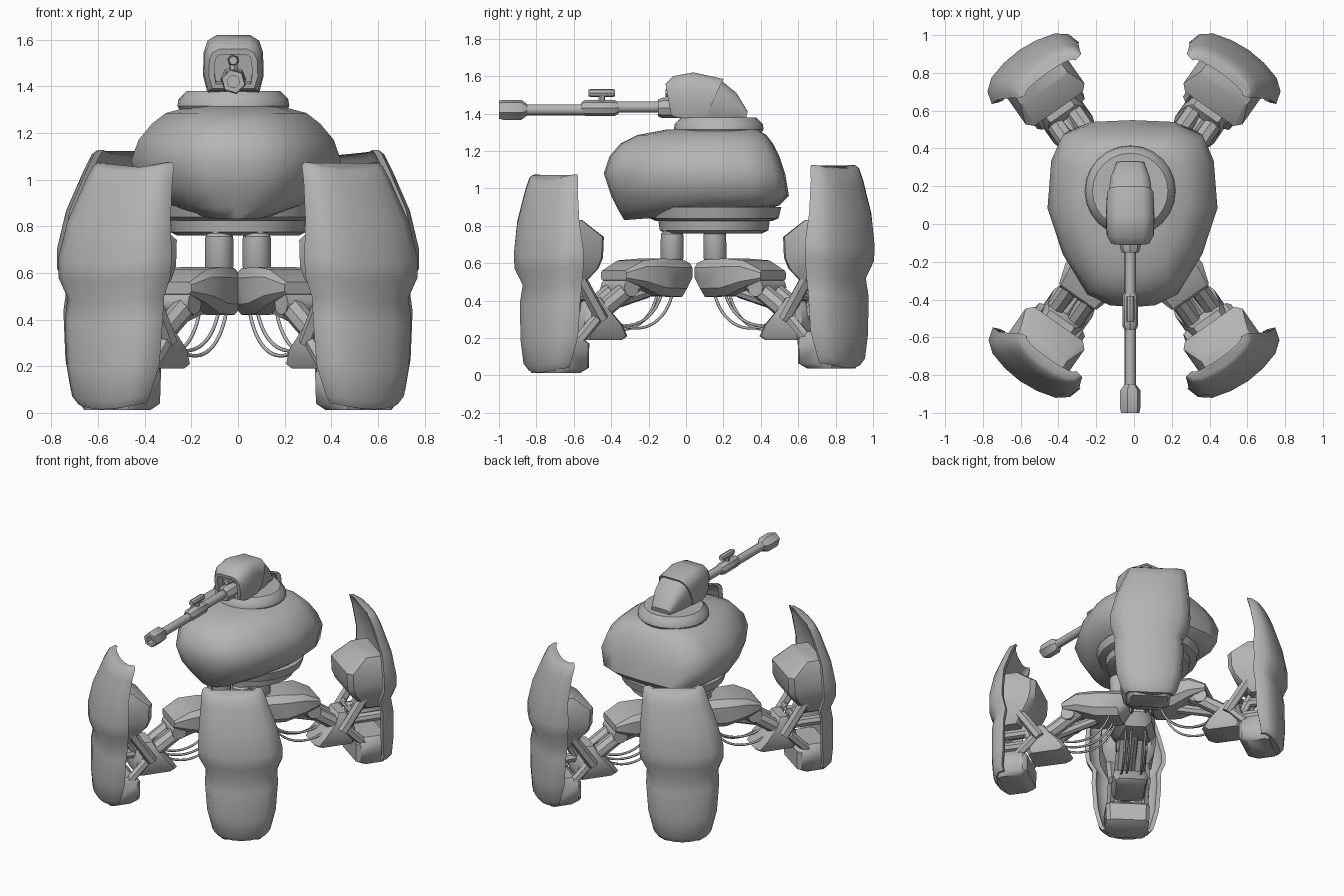
import bpy, bmesh
from math import cos, sin, pi, radians
from mathutils import Vector

cube = bpy.data.objects.get("Cube")
if cube:
    bpy.data.objects.remove(cube, do_unlink=True)

grey = bpy.data.materials.new("plain grey")
grey.use_nodes = True
COLOUR = (0.46, 0.46, 0.46, 1)
grey.diffuse_color = COLOUR
grey.node_tree.nodes["Principled BSDF"].inputs["Base Color"].default_value = COLOUR


def loft(name, rings, angle=38, opening=None):
    """Skin a list of equal rings, cap both ends, optionally recess the first cap."""
    bm = bmesh.new()
    rows = [[bm.verts.new(p) for p in ring] for ring in rings]
    n = len(rows[0])
    for a, b in zip(rows, rows[1:]):
        for i in range(n):
            j = (i + 1) % n
            bm.faces.new((a[i], a[j], b[j], b[i]))
    first = bm.faces.new(rows[0])
    bm.faces.new(rows[-1])
    bmesh.ops.recalc_face_normals(bm, faces=bm.faces)
    if opening:
        bmesh.ops.inset_region(bm, faces=[first], thickness=opening[0])
        inward = -first.normal
        deep = bmesh.ops.extrude_discrete_faces(bm, faces=[first])["faces"][0]
        bmesh.ops.translate(bm, verts=deep.verts, vec=inward * opening[1])
    mesh = bpy.data.meshes.new(name)
    bm.to_mesh(mesh)
    bm.free()
    mesh.materials.append(grey)
    ob = bpy.data.objects.new(name, mesh)
    bpy.context.collection.objects.link(ob)
    bpy.ops.object.select_all(action='DESELECT')
    ob.select_set(True)
    bpy.context.view_layer.objects.active = ob
    bpy.ops.object.shade_smooth_by_angle(angle=radians(angle))


def tube(name, a, b, radii, sides=10, steps=None):
    """Round part along a straight line; steps are fractions of its length."""
    a, b = Vector(a), Vector(b)
    d = (b - a).normalized()
    s = d.orthogonal().normalized()
    t = d.cross(s)
    steps = steps or [i / (len(radii) - 1) for i in range(len(radii))]
    loft(name, [[a.lerp(b, k) + r * (s * cos(2 * pi * i / sides) + t * sin(2 * pi * i / sides))
                 for i in range(sides)] for k, r in zip(steps, radii)])


def disc(name, centre, levels, sides=24):
    """Stack of circles given as (z, radius)."""
    x, y = centre
    loft(name, [[(x + r * cos(2 * pi * i / sides), y + r * sin(2 * pi * i / sides), z)
                 for i in range(sides)] for z, r in levels])


def chamfered(lo, hi, hw, cut):
    """Eight-sided section between lo and hi, with half width hw."""
    c = cut * min(hi - lo, 2 * hw)
    return [(lo, -hw + c), (lo, hw - c), (lo + c, hw), (hi - c, hw),
            (hi, hw - c), (hi, -hw + c), (hi - c, -hw), (lo + c, -hw)]


# Hull: one plan outline scaled per height, underside rising to the back
half = [(0, -.44), (.12, -.43), (.24, -.37), (.37, -.15), (.45, .1),
        (.43, .36), (.37, .5), (.24, .55), (0, .56)]
plan = half + [(-x, y) for x, y in half[-2:0:-1]]
hull = [(.83, .45, -.33, .44, .06), (.88, .72, -.36, .5, .03), (.96, .91, -.40, .55, 0),
        (1.08, 1, -.44, .53, 0), (1.17, .93, -.41, .50, 0), (1.24, .8, -.35, .465, 0),
        (1.285, .67, -.26, .43, 0), (1.315, .42, -.1, .38, 0)]
loft("hull", [[(x * s - .008, y0 + (y + .44) * (y1 - y0), z + rise * (y + .44))
               for x, y in plan] for z, s, y0, y1, rise in hull], 50)
disc("hull_underplate", (0, .15), [(.825, .31), (.84, .345), (.90, .36)])
disc("hip_turntable", (0, .15), [(.76, .26), (.775, .29), (.84, .30)])

# Turret collar and two-piece hood
disc("turret_collar", (-.02, .175), [(1.29, .225), (1.315, .24), (1.345, .235), (1.38, .2)])
ARCH = [(-.85, 0), (-1, .3), (-.98, .7), (-.85, .9), (-.55, 1),
        (.55, 1), (.85, .9), (.98, .7), (1, .3), (.85, 0)]


def hood(name, sections, opening=None):
    loft(name, [[(-.02 + x * hw, yb + t * (yt - yb), zb + t * (zt - zb)) for x, t in ARCH]
                for yb, zb, yt, zt, hw in sections], 45, opening)


hood("turret_hood_front", [(-.08, 1.39, -.11, 1.56, .105), (-.05, 1.38, -.07, 1.6, .125),
                           (.03, 1.37, .04, 1.62, .13), (.10, 1.37, .2, 1.585, .125)], (.025, .06))
hood("turret_hood_back", [(.09, 1.37, .19, 1.575, .118), (.2, 1.37, .27, 1.51, .105),
                          (.32, 1.37, .33, 1.41, .075)])

# Gun, from the mount forward
GX = -.02


def gun_part(name, y0, y1, z, radii, sides=10, steps=None):
    tube(name, (GX, y0, z), (GX, y1, z), radii, sides, steps)


gun_part("gun_mount", .02, -.15, 1.43, [.055, .055, .045], 8, [0, .85, 1])
gun_part("gun_inner_barrel", -.13, -.4, 1.435, [.03, .03])
gun_part("gun_receiver", -.36, -.56, 1.43, [.03, .042, .042, .03], 8, [0, .1, .9, 1])
gun_part("gun_outer_barrel", -.54, -.88, 1.42, [.03, .03])
gun_part("gun_muzzle", -.85, -1, 1.42, [.032, .055, .055, .05, .028, .028], 6, [0, .2, .85, 1, 1, .7])
gun_part("gun_sight", -.38, -.52, 1.51, [.018, .022, .022, .018], 8, [0, .1, .9, 1])
tube("gun_sight_post", (GX, -.45, 1.45), (GX, -.45, 1.5), [.018, .018], 6)
tube("gun_sensor", (GX, -.11, 1.51), (GX, 0, 1.51), [.022, .026, .026], 6)


def build_leg(label, sx, sy):
    # The back legs sit a little higher and further out
    reach, lift = (.055, .025) if sy > 0 else (.045, 0)

    def at(u, w, z):
        """Outward, sideways and up to world position."""
        return Vector((sx * (.574 * u + .819 * w), .04 + sy * (.819 * u - .574 * w), z))

    def along_u(name, sections, cut=.22):
        loft(name + label, [[at(u, w, z) for z, w in chamfered(lo, hi, hw, cut)]
                            for u, lo, hi, hw in sections])

    def along_z(name, sections, cut=.12):
        loft(name + label, [[at(u, w, z) for u, w in chamfered(lo, hi, hw, cut)]
                            for z, lo, hi, hw in sections])

    def rod(name, a, b, r, sides=8):
        tube(name + label, at(*a), at(*b), [r, r], sides)

    # Hip post, hip guard and thigh
    tube("hip_post" + label, at(.14, 0, .6), at(.14, 0, .84), [.05, .064, .062, .05, .05],
         12, [0, .12, .65, .7, 1])
    along_u("hip_guard", [(.05, .50, .60, .06), (.12, .42, .62, .11), (.28, .425, .625, .145),
                          (.41, .47, .615, .155), (.52, .51, .56, .12)])
    for w in (-.06, .06):
        rod("thigh_rod", (.4, w, .51), (.65, w, .34), .05)
    rod("thigh_piston", (.3, 0, .45), (.62, 0, .36), .035)
    rod("hip_pin", (.48, -.11, .47), (.48, .11, .47), .05, 10)

    # Knee guard flaring downwards, and the shin frame
    along_z("knee_guard", [(.19, .52, .77, .1), (.21, .49, .78, .11), (.27, .53, .78, .125),
                           (.36, .62, .76, .11), (.42, .66, .72, .08)])
    for w in (-.12, .12):
        rod("shin_rail", (.68, w, .3), (.88, w, .6), .035, 6)
        rod("ankle_rail", (.72, w, .3), (.9, w, .12), .03, 6)
    for k in (0, .35, .7):
        rod("shin_crossbar", (.7 + .16 * k, -.12, .33 + .26 * k), (.7 + .16 * k, .12, .33 + .26 * k), .022)
    rod("shin_piston", (.74, 0, .3), (.9, 0, .6), .035)

    # Upper pod, foot and brackets holding the armour
    along_z("shin_pod", [(.44, .84, .97, .11), (.57, .725, .98, .18), (.63, .7, .98, .19),
                         (.74, .695, .97, .19), (.83, .82, .95, .15)])
    along_z("foot", [(lift + .012, .82, .98, .13), (lift + .04, .77, .99, .15),
                     (lift + .17, .77, .99, .155), (lift + .21, .82, .98, .13)])
    for z in (.32, .42):
        rod("armour_bracket", (.74, 0, z), (.99, 0, z), .035)

    # Curved armour shell: leaning outer arc plus matching inner arc
    arc = [(-1, 1), (-.93, .55), (-.72, .24), (-.36, .06), (0, 0),
           (.36, .06), (.72, .24), (.93, .55), (1, 1)]
    rows = [(1.05, .875, -.06, .19, .07), (1.035, .9, -.06, .205, .09),
            (.97, .93, -.05, .22, .1), (.8, .985, -.025, .26, .12),
            (.64, 1.015, -.008, .283, .15), (.56, 1.015, -.005, .28, .15),
            (.47, .98, 0, .24, .13), (.38, .995, 0, .245, .13),
            (.18, 1, 0, .23, .13), (.05, .99, 0, .195, .1), (.015, .965, 0, .17, .08)]
    shell = []
    for z, uc, wc, hw, depth in rows:
        top = uc + reach
        up = lift + z * (1 + lift)
        ring = [at(top - d * depth, wc + t * hw, up + .025 * t * t) for t, d in arc]
        ring += [at(top - .045 - d * (depth - .04), wc + t * (hw - .03), up + .025 * t * t)
                 for t, d in reversed(arc)]
        shell.append(ring)
    loft("leg_armour" + label, shell, 45)

    # Slack cables under the thigh
    for w, dip in ((-.07, .2), (-.03, .23), (.07, .21)):
        curve = bpy.data.curves.new("cable" + label, 'CURVE')
        curve.dimensions = '3D'
        curve.bevel_depth = .008
        curve.bevel_resolution = 1
        curve.materials.append(grey)
        line = curve.splines.new('NURBS')
        line.points.add(3)
        path = [(.18, .46), (.24, dip), (.5, dip), (.61, .33)]
        for point, (u, z) in zip(line.points, path):
            point.co = (*at(u, w, z), 1)
        line.order_u = 4
        line.use_endpoint_u = True
        bpy.context.collection.objects.link(bpy.data.objects.new("cable" + label, curve))


for sx, side in ((1, "_left"), (-1, "_right")):
    for sy, end in ((-1, "_front"), (1, "_back")):
        build_leg(end + side, sx, sy)
